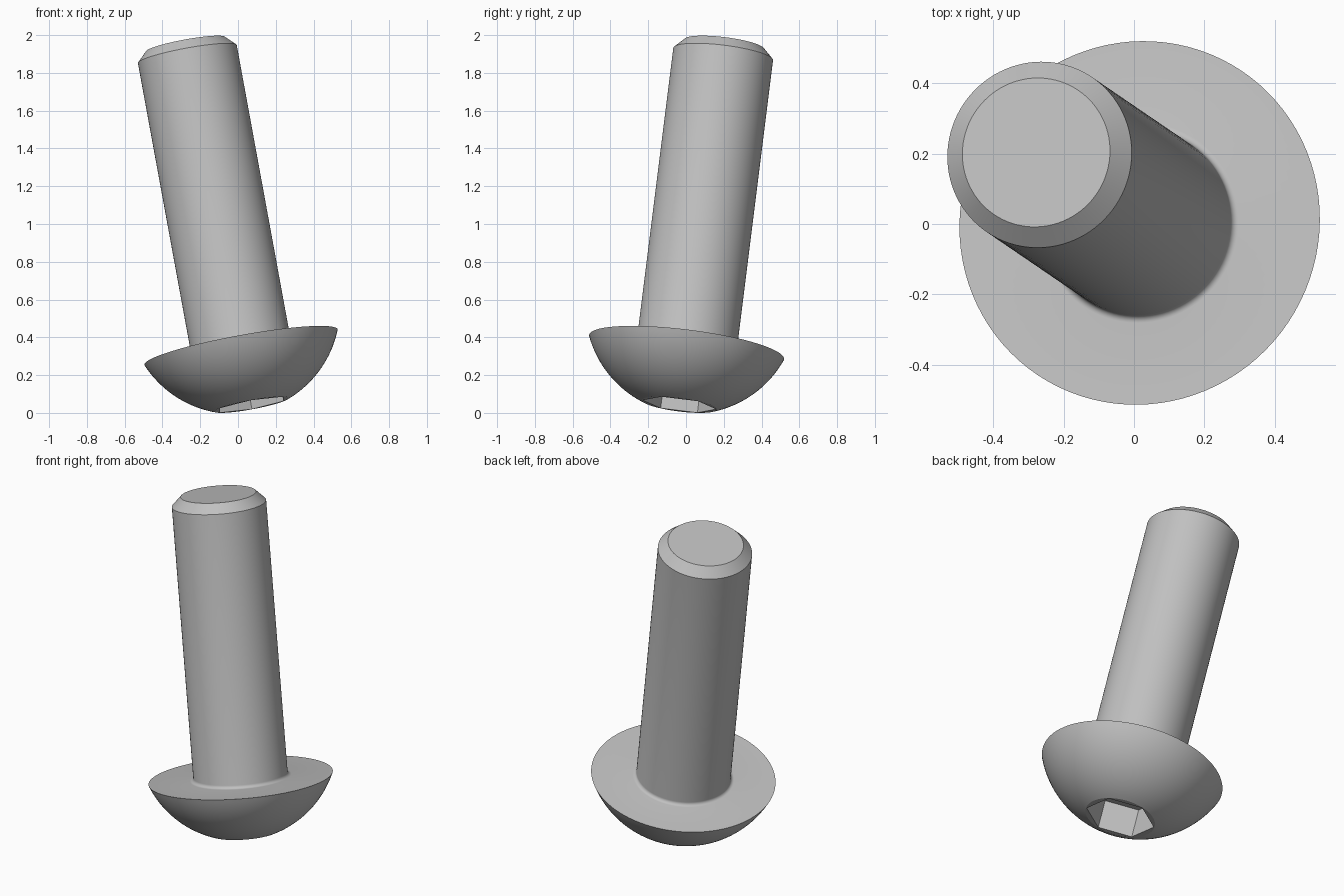
import bpy, bmesh, math
from mathutils import Vector

if "Cube" in bpy.data.objects:
    bpy.data.objects.remove(bpy.data.objects["Cube"], do_unlink=True)

AXIS = Vector((-0.179, 0.122, 0.977)).normalized()
RIM_CENTRE = Vector((0.016, 0.003, 0.348))
HEAD_R, HEAD_H, FLAT_R = 0.52, 0.312, 0.2
SHAFT_R, SHAFT_L, CHAMFER, FILLET = 0.266, 1.642, 0.053, 0.02

steel = bpy.data.materials.new("grey steel")
steel.use_nodes = True
colour = (0.53, 0.53, 0.53, 1)
steel.diffuse_color = colour
steel.node_tree.nodes["Principled BSDF"].inputs["Base Color"].default_value = colour


def make_object(name, bm):
    bmesh.ops.recalc_face_normals(bm, faces=bm.faces)
    mesh = bpy.data.meshes.new(name)
    bm.to_mesh(mesh)
    bm.free()
    mesh.materials.append(steel)
    obj = bpy.data.objects.new(name, mesh)
    bpy.context.collection.objects.link(obj)
    return obj


def lathe(name, profile, segments=96):
    """Closed solid turned around z from (radius, height) points."""
    bm = bmesh.new()
    rings = []
    for r, z in profile:
        rings.append([bm.verts.new((r * math.cos(a), r * math.sin(a), z))
                      for a in (2 * math.pi * i / segments for i in range(segments))])
    for low, high in zip(rings, rings[1:]):
        for i in range(segments):
            j = (i + 1) % segments
            bm.faces.new((low[i], low[j], high[j], high[i]))
    bm.faces.new(rings[0])
    bm.faces.new(rings[-1])
    return make_object(name, bm)


# Domed head: arc from the small flat to the rim
c = (HEAD_R**2 - FLAT_R**2 - HEAD_H**2) / (2 * HEAD_H)
dome_r = math.hypot(HEAD_R, c)
start, end = math.asin(FLAT_R / dome_r), math.asin(HEAD_R / dome_r)
profile = []
for i in range(21):
    a = start + (end - start) * i / 20
    profile.append((dome_r * math.sin(a), c - dome_r * math.cos(a)))

# Fillet under the head, then the chamfered shaft
for i in range(7):
    a = math.pi / 2 * i / 6
    profile.append((SHAFT_R + FILLET * (1 - math.sin(a)), FILLET * (1 - math.cos(a))))
profile += [(SHAFT_R, SHAFT_L - CHAMFER), (SHAFT_R - CHAMFER, SHAFT_L)]
screw = lathe("button_head_screw", profile)

# Hexagonal socket with corners along y
bm = bmesh.new()
bmesh.ops.create_cone(bm, cap_ends=True, segments=6, radius1=0.196, radius2=0.196, depth=0.4)
for v in bm.verts:
    angle = round(math.atan2(v.co.y, v.co.x) / (math.pi / 3) - 0.5) * math.pi / 3 + math.pi / 6
    v.co.x, v.co.y = 0.196 * math.cos(angle), 0.196 * math.sin(angle)
    v.co.z += -HEAD_H - 0.02
cutter = make_object("socket_cutter", bm)
cutter.hide_render = True

cut = screw.modifiers.new("socket", 'BOOLEAN')
cut.operation = 'DIFFERENCE'
cut.solver = 'EXACT'
cut.object = cutter
bpy.ops.object.select_all(action='DESELECT')
screw.select_set(True)
bpy.context.view_layer.objects.active = screw
bpy.ops.object.modifier_apply(modifier=cut.name)
bpy.data.objects.remove(cutter, do_unlink=True)
bpy.ops.object.shade_smooth_by_angle(angle=math.radians(19))

# Lean the screw on its head
screw.rotation_mode = 'QUATERNION'
screw.rotation_quaternion = Vector((0, 0, 1)).rotation_difference(AXIS)
screw.location = RIM_CENTRE
